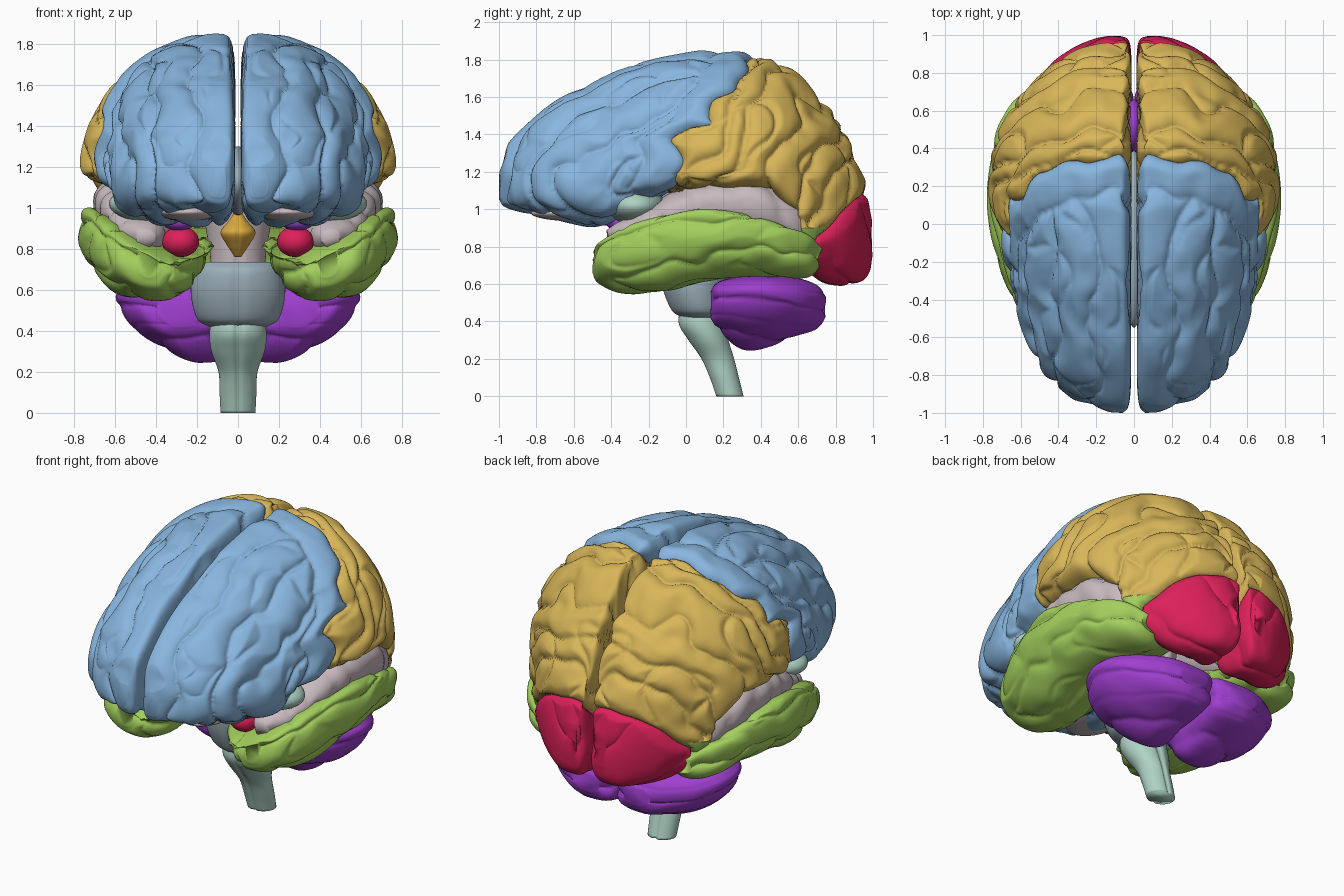
import bpy, bmesh
from math import sin, cos, pi, exp
from mathutils import Vector, Matrix, noise

cube = bpy.data.objects.get("Cube")
if cube:
    bpy.data.objects.remove(cube)

def material(name, *rgb):
    m = bpy.data.materials.new(name)
    m.use_nodes = True
    m.diffuse_color = (*rgb, 1)
    m.node_tree.nodes["Principled BSDF"].inputs["Base Color"].default_value = (*rgb, 1)
    return m

BLUE = material("sky blue", .25, .47, .74)
GOLD = material("sand gold", .69, .47, .10)
GREEN = material("leaf green", .37, .63, .11)
RED = material("crimson", .72, .015, .10)
PURPLE = material("violet", .35, .05, .63)
MAUVE = material("pale mauve", .58, .49, .52)
GREY = material("blue grey", .34, .44, .50)
TEAL = material("pale teal", .43, .65, .56)
AMBER = material("amber", .70, .40, .05)

# ---------- helpers ----------
def add_object(name, bm, mat, mirror=False):
    for f in bm.faces:
        f.smooth = True
    me = bpy.data.meshes.new(name)
    bm.to_mesh(me)
    bm.free()
    me.materials.append(mat)
    ob = bpy.data.objects.new(name, me)
    bpy.context.collection.objects.link(ob)
    if mirror:
        ob.modifiers.new("mirror", 'MIRROR').use_mirror_merge = False

def spline(rows, steps):
    """Smooth interpolation through all the rows."""
    v = [Vector(r) for r in rows]
    v = [v[0] * 2 - v[1]] + v + [v[-1] * 2 - v[-2]]
    out = []
    for a, b, c, d in zip(v, v[1:], v[2:], v[3:]):
        for t in (i / steps for i in range(steps)):
            out.append((b * 2 + (c - a) * t + (a * 2 - b * 5 + c * 4 - d) * t ** 2
                        + (b * 3 - a - c * 3 + d) * t ** 3) / 2)
    return out + [v[-2]]

def skin(rings):
    """Closed skin over rings of points."""
    bm = bmesh.new()
    vs = [[bm.verts.new(p) for p in ring] for ring in rings]
    n = len(vs[0])
    for a, b in zip(vs, vs[1:]):
        for j in range(n):
            bm.faces.new((a[j], a[(j + 1) % n], b[(j + 1) % n], b[j]))
    bm.faces.new(vs[0])
    bm.faces.new(vs[-1])
    bmesh.ops.recalc_face_normals(bm, faces=bm.faces)
    return bm

def lobe_skin(rows, steps, counts, powers, tilt=0):
    """Front-to-back loft; rows are y, x inner, x centre, x outer, z low, z middle, z top."""
    angles = [(q, (q + i / c) * pi / 2) for q, c in enumerate(counts) for i in range(c)]
    rings = []
    for y, x0, xc, x1, z0, zc, z1 in spline(rows, steps):
        ring = []
        for q, a in angles:
            cx, cz, n = cos(a), sin(a), powers[q]
            r = (abs(cx) ** n + abs(cz) ** n) ** (-1 / n)
            x = xc + r * cx * (x1 - xc if cx > 0 else xc - x0)
            z = zc + r * cz * (z1 - zc if cz > 0 else zc - z0)
            ring.append((x, y, z - tilt * (x1 - x) * max(0, r * cz)))
        rings.append(ring)
    return skin(rings)

def displace(bm, field, amp):
    """Sink the grooves; field is 1 on a ridge and 0 in a groove."""
    bm.normal_update()
    for v, d in [(v, v.normal * -amp * (1 - field(v.co))) for v in bm.verts]:
        v.co += d

def cut(bm, field, y_min):
    """Cut a clean border where the field crosses zero."""
    value = {v: field(v.co) for v in bm.verts}
    new = []
    for e in list(bm.edges):
        a, b = e.verts
        if value[a] * value[b] < 0 and a.co.y > y_min:
            new.append(bmesh.utils.edge_split(e, a, value[a] / (value[a] - value[b]))[1])
    bmesh.ops.connect_verts(bm, verts=new)

def interp(x, pts):
    for (a, b), (c, d) in zip(pts, pts[1:]):
        if x <= c:
            return b + (d - b) * max(0, x - a) / (c - a)
    return pts[-1][1]

def ridge(s):
    return abs(sin(pi * s)) ** .55

def bank(d):
    return min(1, abs(d) / .06) ** .5

def warp(p, seed=0):
    q = p + Vector((seed, seed, 0))
    return .55 * noise.noise(q * 3) + .2 * noise.noise(q * 7)

def winding(p, freq, seed):
    return min(1, abs(noise.noise(p * freq + Vector((seed, 0, seed)))) / .16) ** .6

# ---------- cerebral hemispheres ----------
hemisphere = [
    (-1.0, .06, .10, .15, 1.05, 1.12, 1.20), (-.97, .03, .12, .24, 1.01, 1.14, 1.32),
    (-.88, .015, .13, .40, .98, 1.15, 1.43), (-.7, .012, .14, .54, .94, 1.15, 1.58),
    (-.45, .012, .15, .63, .90, 1.15, 1.71), (-.3, .012, .15, .665, .98, 1.19, 1.77),
    (-.1, .012, .15, .71, 1.06, 1.21, 1.82), (.15, .012, .15, .77, 1.07, 1.21, 1.855),
    (.4, .012, .15, .75, 1.07, 1.22, 1.82), (.55, .012, .15, .69, .93, 1.17, 1.76),
    (.66, .012, .15, .62, .65, 1.1, 1.67), (.82, .012, .14, .48, .59, 1.05, 1.48),
    (.93, .015, .13, .33, .61, .97, 1.24), (.98, .03, .12, .22, .66, .88, 1.08),
    (1.0, .06, .1, .14, .74, .85, .95)]

def central_gap(p):
    """Signed distance in front of (-) or behind (+) the central groove."""
    edge = interp(p.z, [(1.1, -.09), (1.38, -.05), (1.48, .11), (1.6, .13), (1.68, .27), (1.8, .36)])
    return (p.y - edge) * .7 + .06 * noise.noise(p * 6)

def back_gap(p):
    """Signed height over the border of the rear lobe."""
    edge = interp(p.y, [(.56, .5), (.72, .85), (.97, 1.08), (1.0, 1.1)])
    return (p.z - edge) * .75 + .02 * noise.noise(p * 6)

def side_gap(p):
    return p.z - .9

def lobe_of(p):
    if central_gap(p) < 0:
        return "frontal_lobe"
    if p.y > .5 and back_gap(p) < 0:
        return "occipital_lobe"
    return "rear_temporal_lobe" if p.y > .42 and side_gap(p) < 0 else "parietal_lobe"

def cortex(p):
    c, part = central_gap(p), lobe_of(p)
    h = bank(c)
    if p.y > .5:
        h = min(h, bank(back_gap(p)))
    if part == "frontal_lobe":
        s = .3 + 3.5 * p.x + 6 * p.x ** 2 * (1.9 + .45 * p.y - p.z) + warp(p) * min(1, 4 * p.x)
        h = min(h, .1 + .9 * bank(c + .14))
        if c < -.14:
            h = min(h, ridge(s), .5 + .5 * winding(p, 3, 4))
    elif part == "parietal_lobe":
        s = 4.8 * (p.y - .5 * (p.z - 1.1)) + 1.4 * warp(p, 5)
        h = min(h, ridge(s), .35 + .65 * winding(p, 3.2, 9))
    else:
        h = min(h, .5 + .5 * ridge(3.6 * (p.y + .4 * p.z) + warp(p, 2)))
    return h

shell = lobe_skin(hemisphere, 16, (72, 26, 16, 34), (1.78, 7, 4, 2.8))
for field, start in ((central_gap, -1), (back_gap, .5), (side_gap, .42)):
    cut(shell, field, start)
parts = [lobe_of(f.calc_center_median()) for f in shell.faces]
displace(shell, cortex, .045)
for name, mat in (("frontal_lobe", BLUE), ("parietal_lobe", GOLD),
                  ("occipital_lobe", RED), ("rear_temporal_lobe", GREEN)):
    piece = shell.copy()
    drop = [f for f, part in zip(piece.faces, parts) if part != name]
    bmesh.ops.delete(piece, geom=drop, context='FACES')
    add_object(name, piece, mat, True)
shell.free()

# ---------- temporal lobes ----------
temporal = lobe_skin([
    (-.5, .38, .43, .49, .66, .73, .80), (-.47, .28, .43, .59, .60, .74, .86),
    (-.35, .18, .43, .67, .55, .77, .94), (-.15, .15, .45, .74, .54, .82, 1.01),
    (.1, .18, .48, .78, .60, .86, 1.05), (.3, .2, .48, .77, .63, .86, 1.03),
    (.5, .22, .46, .73, .63, .80, .97), (.65, .24, .43, .65, .63, .76, .9),
    (.73, .32, .42, .54, .67, .74, .81)], 13, (36, 24, 20, 34), (4, 2.3, 2.3, 2), .45)
displace(temporal, lambda p: min(
    ridge(4.8 * (p.z - .12 * p.y) + 2.2 * (.78 - p.x) + .8 * warp(p, 3) + .45),
    .5 + .5 * winding(p, 3, 7)), .036)
add_object("temporal_lobe", temporal, GREEN, True)

# ---------- cerebellum ----------
cerebellum = lobe_skin([
    (.13, .2, .3, .4, .42, .5, .56), (.17, .08, .3, .5, .35, .53, .61),
    (.3, 0, .2, .585, .25, .55, .65), (.45, 0, .2, .595, .26, .54, .66),
    (.6, 0, .2, .52, .32, .5, .64), (.7, .01, .2, .39, .36, .48, .6),
    (.75, .08, .19, .28, .42, .47, .53)], 11, (30, 20, 16, 34), (2.6, 5, 3.5, 1.45))
displace(cerebellum, lambda p: min(
    ridge(5.5 * (p.z + .12 * p.y) + .5 * warp(p)),
    .85 + .15 * ridge(22 * (p.z + .12 * p.y) + warp(p))), .024)
add_object("cerebellum", cerebellum, PURPLE, True)

# ---------- insula between the lobes ----------
insula = lobe_skin([
    (-.43, .4, .45, .5, .8, .85, .89), (-.3, .34, .44, .59, .78, .88, .97),
    (-.1, .27, .42, .66, .78, .97, 1.08), (.1, .2, .42, .7, .8, 1.02, 1.16),
    (.4, .2, .42, .7, .8, 1.02, 1.16), (.6, .25, .4, .62, .78, .92, 1.06),
    (.68, .35, .42, .5, .8, .88, .95)], 8, (16, 12, 12, 16), (2.5, 2, 2, 2))
displace(insula, lambda p: ridge(6 * (p.y + .5 * p.z) + warp(p)), .02)
add_object("insula", insula, MAUVE, True)

# ---------- brain stem: rows are z, y, half width, half depth ----------
def stem(name, rows, mat, crease):
    rings = []
    for z, y, rx, ry in spline(rows, 8):
        rings.append([(rx * cos(a), y + ry * sin(a) * (1 - crease * exp(-(cos(a) / .12) ** 2)), z)
                      for a in (pi * i / 32 for i in range(64))])
    add_object(name, skin(rings), mat)

stem("medulla", [(0, .235, .085, .075), (.1, .205, .09, .08), (.2, .17, .095, .09),
                 (.3, .12, .13, .11), (.38, .085, .14, .125), (.46, .08, .13, .12)], TEAL, .16)
stem("pons", [(.42, .09, .14, .11), (.46, .07, .2, .15), (.58, .05, .23, .18),
              (.69, .06, .22, .2), (.735, .07, .19, .17)], GREY, .07)
stem("midbrain", [(.7, .06, .13, .12), (.8, .08, .14, .15), (.92, .1, .16, .18),
                  (1.05, .1, .17, .2)], MAUVE, .12)
stem("hypothalamus", [(.76, -.14, .015, .015), (.82, -.15, .055, .06), (.88, -.16, .085, .09),
                      (.93, -.15, .05, .06), (.98, -.14, .015, .02)], AMBER, .1)

# ---------- deep structures ----------
def blob(name, loc, size, mat, mirror=False):
    bm = bmesh.new()
    place = Matrix.Translation(loc) @ Matrix.Diagonal((*size, 1))
    bmesh.ops.create_uvsphere(bm, u_segments=32, v_segments=20, radius=1, matrix=place)
    add_object(name, bm, mat, mirror)

blob("orbital_white_matter", (.24, -.58, .98), (.15, .25, .045), MAUVE, True)
blob("basal_ganglia", (.36, -.27, 1.02), (.27, .16, .1), TEAL, True)
blob("olfactory_area", (.29, -.37, .93), (.08, .06, .04), PURPLE, True)
blob("amygdala", (.28, -.33, .835), (.09, .09, .075), RED, True)
blob("corpus_callosum", (0, -.08, 1.13), (.06, .47, .17), GREY)
blob("posterior_cingulate", (0, .52, 1.08), (.05, .14, .17), PURPLE)
